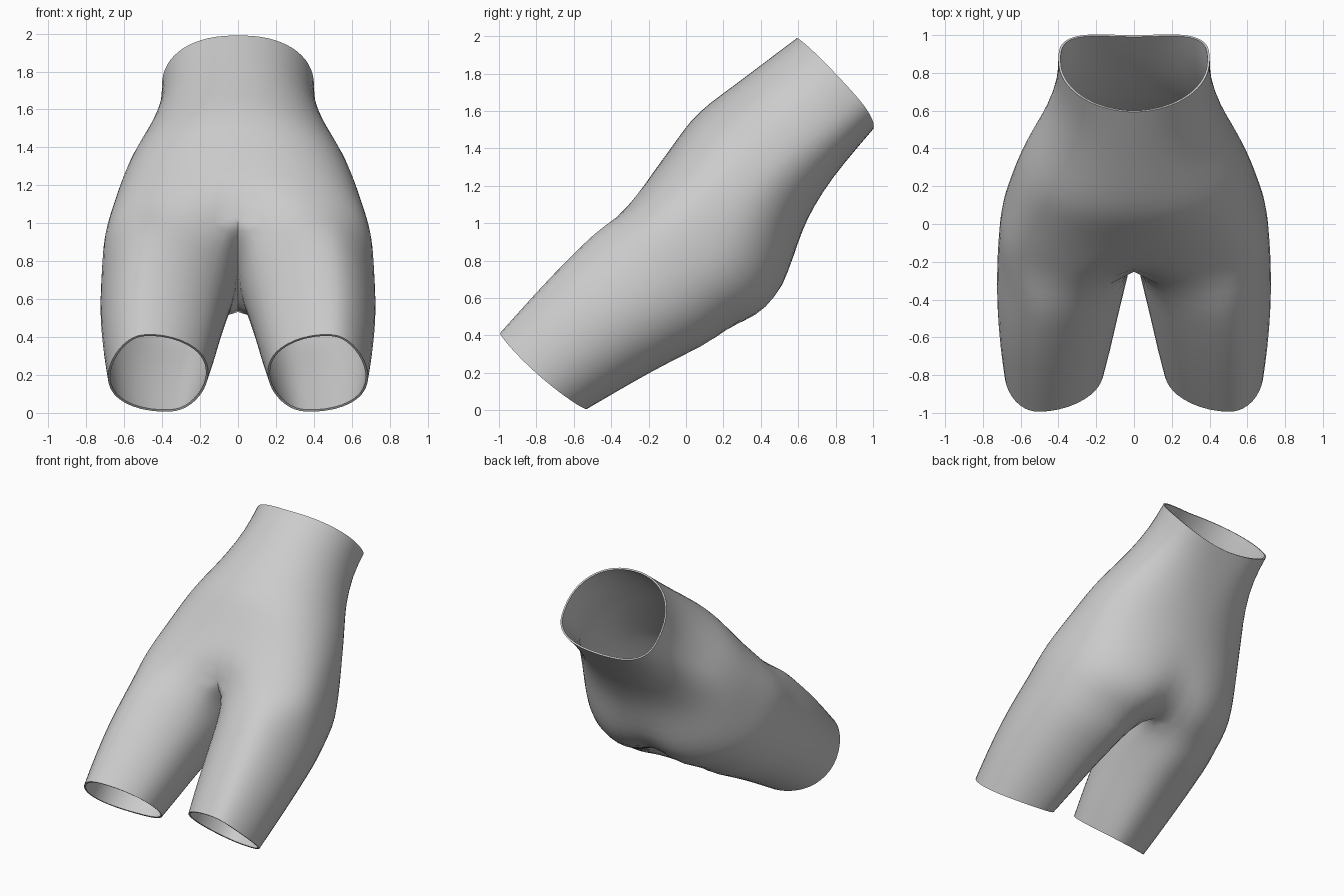
import bpy, bmesh, math
from mathutils import Vector

if "Cube" in bpy.data.objects:
    bpy.data.objects.remove(bpy.data.objects["Cube"])

# Body frame: s runs along the tilted body axis (legs to waist), t runs towards its front
R = math.sqrt(0.5)
def place(x, s, t):
    return Vector((x, (s - t) * R, (s + t) * R))

def spow(v, p):
    return math.copysign(abs(v) ** p, v)

N, M = 16, 6   # segments around the outside, and across the crotch / inner thigh

# Torso rows: s, half width, front t, back t, front squareness, back squareness, front dent, back cleft
torso = [
    (1.825, .403, .99, .354, 2.1, 3.0, 0, 0),
    (1.65, .405, 1.015, .345, 2.1, 2.6, 0, 0),
    (1.43, .468, 1.045, .325, 2.1, 2.2, 0, 0),
    (1.25, .550, 1.075, .285, 2.1, 2.05, 0, 0),
    (1.12, .597, 1.082, .24, 2.2, 2.05, 0, 0),
    (.98, .637, 1.058, .16, 2.3, 2.1, 0, .01),
    (.84, .667, 1.035, .075, 2.5, 2.2, 0, .04),
    (.69, .702, 1.02, .05, 2.7, 2.35, .01, .09),
    (.56, .717, 1.01, .08, 2.9, 2.45, .10, .13)]
# Leg rows: s, inner x, outer x, front t, back t
legs = [
    (.38, .006, .727, 1.02, .15),
    (.22, .038, .731, 1.022, .205),
    (.02, .078, .729, 1.022, .27),
    (-.2, .116, .715, 1.012, .33),
    (-.41, .155, .690, 1.0, .375)]

def torso_row(row):
    s, a, tf, tb, nf, nb, df, db = row
    pts, tc = [], .61
    for i in range(N + 1):
        th = math.pi * i / N
        n = nf if i <= N / 2 else nb
        x = a * abs(math.sin(th)) ** (2 / n) if 0 < i < N else 0
        d = (tf - tc) if th < math.pi / 2 else (tc - tb)
        t = tc + d * spow(math.cos(th), 2 / n)
        # crease on the midline
        t += -df * math.exp(-(x / .10) ** 2) if i <= N / 2 else db * math.exp(-(x / .13) ** 2)
        off = .04 * math.sin(th) - .06 * (i / N) if s > 1.8 else 0
        if s < .6:   # front of the crotch sits a little higher
            off = .03 * math.exp(-(x / .1) ** 2) if i <= N / 2 else 0
        pts.append(place(x, s + off, t))
    return pts

def leg_row(row):
    s, xi, xo, tf, tb = row
    cx, ct = (xi + xo) / 2, (tf + tb) / 2
    a, d = (xo - xi) / 2, (tf - tb) / 2
    lo, hi = math.radians(-52), math.radians(232)
    angs = [lo + (hi - lo) * i / N for i in range(N + 1)]
    angs += [hi + (lo + 2 * math.pi - hi) * j / M for j in range(1, M)]
    pts = []
    for p in angs:
        x = cx + a * math.sin(p) + .07 * math.cos(p) * (1 - abs(math.sin(p)))
        rim = (.02 * (1 - math.cos(p)) - .02 * math.sin(p) - .015 * math.sin(p) ** 2) if s < -.4 else 0
        pts.append(place(x, s + rim, ct + d * math.cos(p)))
    return pts

bm = bmesh.new()
rings = [[bm.verts.new(p) for p in torso_row(r)] for r in torso]
leg_rings = [[bm.verts.new(p) for p in leg_row(r)] for r in legs]

# Crotch strip along the midline, closing the last torso row into a leg loop
t0, t1 = torso[-1][2] - torso[-1][6], torso[-1][3] + torso[-1][7]
crotch = []
for j in range(1, M):
    k = j / M
    s = .56 + .03 * k - .05 * math.sin(math.pi * k)
    crotch.append(bm.verts.new(place(0, s, t1 + (t0 - t1) * k)))

for a, b in zip(rings, rings[1:]):
    for i in range(N):
        bm.faces.new((a[i], a[i + 1], b[i + 1], b[i]))
loops = [rings[-1] + crotch] + leg_rings
for a, b in zip(loops, loops[1:]):
    for i in range(len(a)):
        j = (i + 1) % len(a)
        bm.faces.new((a[i], a[j], b[j], b[i]))
bmesh.ops.recalc_face_normals(bm, faces=bm.faces)
# make sure normals point outwards (outer hip faces +x)
hip = max(bm.faces, key=lambda f: f.calc_center_median().x)
if hip.normal.x < 0:
    bmesh.ops.reverse_faces(bm, faces=bm.faces)

mesh = bpy.data.meshes.new("hip_and_thigh_form")
bm.to_mesh(mesh)
bm.free()
form = bpy.data.objects.new("hip_and_thigh_form", mesh)
bpy.context.collection.objects.link(form)

grey = bpy.data.materials.new("light grey")
grey.diffuse_color = (.6, .6, .6, 1)
grey.use_nodes = True
grey.node_tree.nodes["Principled BSDF"].inputs["Base Color"].default_value = grey.diffuse_color
mesh.materials.append(grey)

bpy.context.view_layer.objects.active = form
form.select_set(True)
bpy.ops.object.shade_smooth()

# Mirror the half, smooth it, give the shell a thin wall and keep its rims crisp
mir = form.modifiers.new("mirror", 'MIRROR')
mir.use_clip = True
mir.merge_threshold = .002
sub = form.modifiers.new("smooth", 'SUBSURF')
sub.levels = sub.render_levels = 1
wall = form.modifiers.new("wall", 'SOLIDIFY')
wall.thickness = .012
wall.offset = -1
crisp = form.modifiers.new("crisp_rims", 'EDGE_SPLIT')
crisp.split_angle = math.radians(55)
